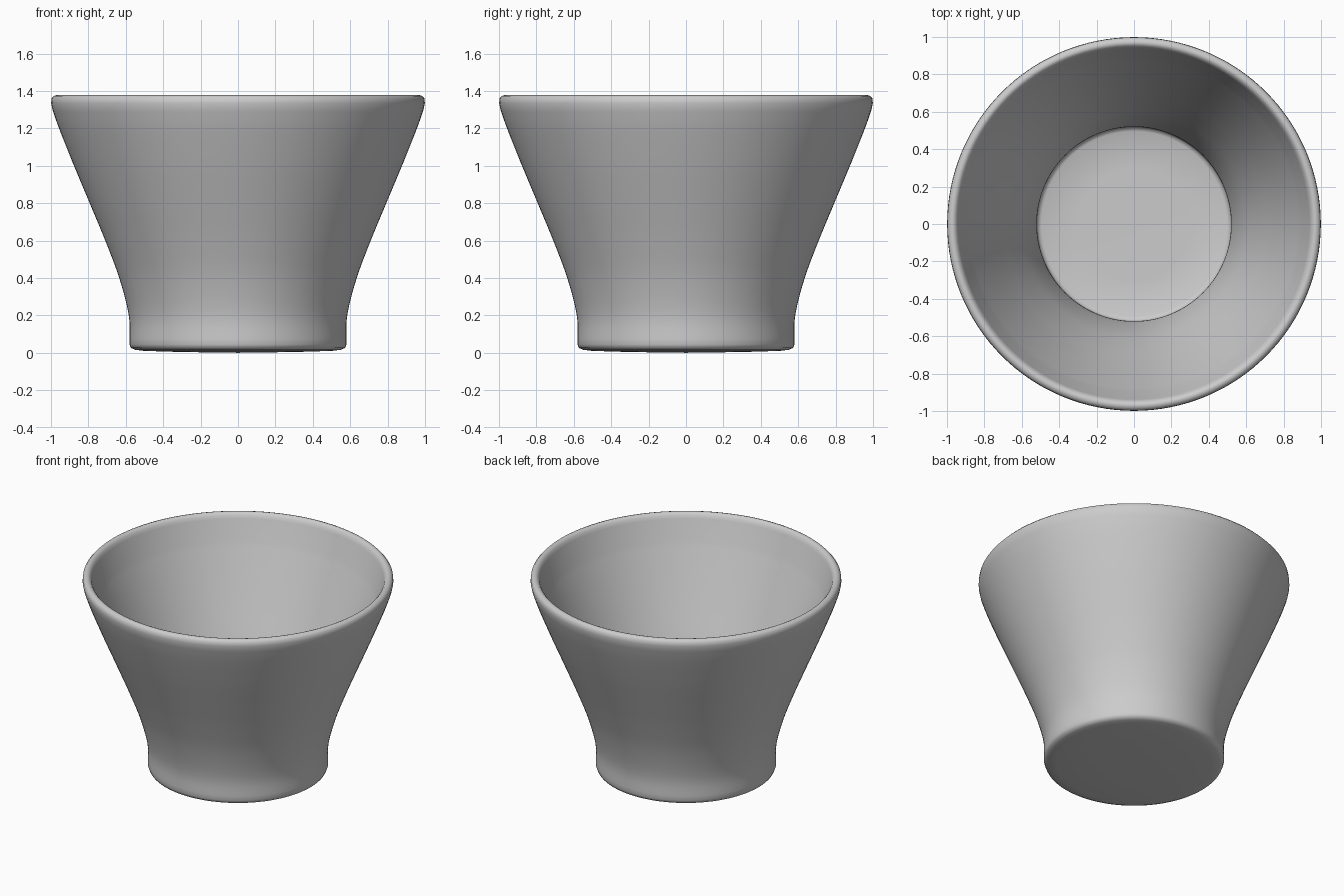
import bpy, bmesh, math
from mathutils import Vector

cube = bpy.data.objects.get("Cube")
if cube:
    bpy.data.objects.remove(cube, do_unlink=True)

# Plain grey clay
clay = bpy.data.materials.new("grey_clay")
clay.use_nodes = True
colour = (0.6, 0.6, 0.6, 1)
clay.diffuse_color = colour
clay.node_tree.nodes["Principled BSDF"].inputs["Base Color"].default_value = colour


def smooth_path(points, steps=5):
    """Catmull-Rom curve through the points."""
    p = [Vector(q) for q in points]
    p = [2 * p[0] - p[1]] + p + [2 * p[-1] - p[-2]]
    out = []
    for a, b, c, d in zip(p, p[1:], p[2:], p[3:]):
        for i in range(steps):
            t = i / steps
            out.append(0.5 * (2 * b + (c - a) * t + (2 * a - 5 * b + 4 * c - d) * t**2
                              + (3 * b - a - 3 * c + d) * t**3))
    return out + [p[-2]]


# Profile parts as (radius, height)
base = [(0, 0), (0.3, 0.004), (0.5, 0.01), (0.55, 0.016), (0.573, 0.026)]
outer = [(0.58, 0.045), (0.584, 0.2), (0.635, 0.4), (0.71, 0.6),
         (0.793, 0.8), (0.877, 1.0), (0.957, 1.2), (0.992, 1.3)]
rim = [(0.999, 1.335), (0.997, 1.36), (0.985, 1.373), (0.97, 1.378),
       (0.958, 1.374), (0.946, 1.362), (0.938, 1.34)]
inner = [(0.895, 1.2), (0.815, 1.0), (0.733, 0.8), (0.65, 0.6),
         (0.575, 0.4), (0.525, 0.2), (0.519, 0.09)]
floor = [(0.512, 0.075), (0.495, 0.067), (0.3, 0.063), (0, 0.062)]
profile = base + smooth_path(outer) + rim + smooth_path(inner) + floor

# Spin the profile into the bowl
bm = bmesh.new()
verts = [bm.verts.new((r, 0, z)) for r, z in profile]
edges = [bm.edges.new(pair) for pair in zip(verts, verts[1:])]
bmesh.ops.spin(bm, geom=verts + edges, cent=(0, 0, 0), axis=(0, 0, 1),
               angle=math.tau, steps=128, use_merge=True)
bmesh.ops.remove_doubles(bm, verts=bm.verts, dist=0.0005)
bmesh.ops.recalc_face_normals(bm, faces=bm.faces)
mesh = bpy.data.meshes.new("bowl")
bm.to_mesh(mesh)
bm.free()
mesh.materials.append(clay)
bowl = bpy.data.objects.new("bowl", mesh)
bpy.context.collection.objects.link(bowl)
bpy.context.view_layer.objects.active = bowl
bowl.select_set(True)
bpy.ops.object.shade_smooth_by_angle(angle=math.radians(50))
